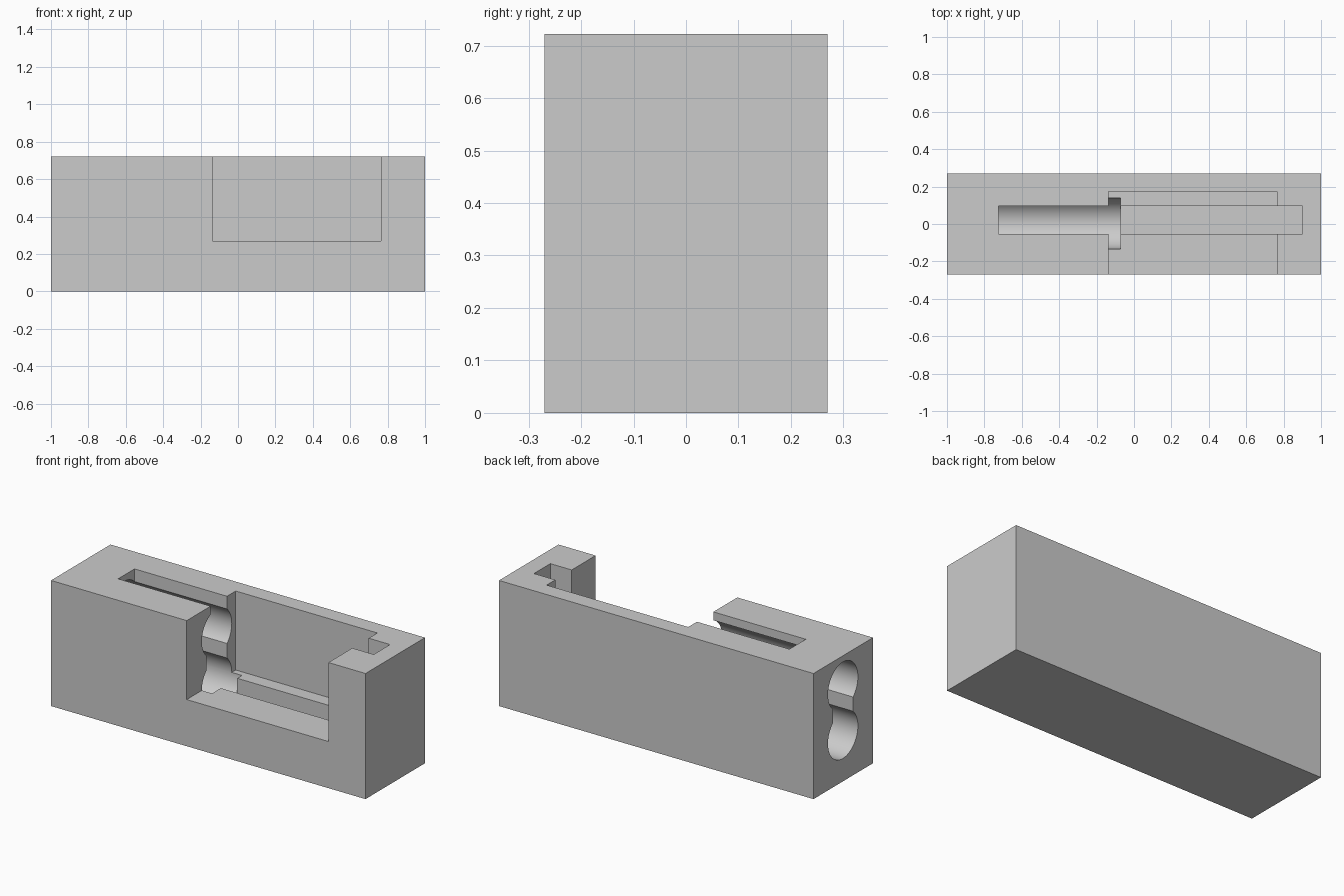
import bpy, bmesh
from math import sin, cos, asin, pi, radians
from mathutils import Vector

default = bpy.data.objects.get("Cube")
if default:
    bpy.data.objects.remove(default)

HEIGHT, HALF_DEPTH = 0.722, 0.27
BORE_Y, BORE_R, NECK = 0.003, 0.136, 0.092   # twin bore centre, radius, neck half width
LOW_Z, HIGH_Z = 0.268, 0.55


def new_object(name, bm):
    bmesh.ops.recalc_face_normals(bm, faces=bm.faces)
    mesh = bpy.data.meshes.new(name)
    bm.to_mesh(mesh)
    bm.free()
    obj = bpy.data.objects.new(name, mesh)
    bpy.context.collection.objects.link(obj)
    return obj


def box(name, low, high):
    bm = bmesh.new()
    bmesh.ops.create_cube(bm, size=1)
    low, high = Vector(low), Vector(high)
    for v in bm.verts:
        v.co = (low + high) / 2 + v.co * (high - low)
    return new_object(name, bm)


def twin_bore(name, x_start, x_end, steps=48):
    """Two round holes joined by a straight neck, extruded along x."""
    gap = asin(NECK / BORE_R)
    profile = []
    for z, base in ((HIGH_Z, -pi / 2), (LOW_Z, pi / 2)):
        for i in range(steps + 1):
            a = base + gap + (2 * pi - 2 * gap) * i / steps
            profile.append((x_start, BORE_Y + BORE_R * cos(a), z + BORE_R * sin(a)))
    bm = bmesh.new()
    face = bm.faces.new([bm.verts.new(p) for p in profile])
    grown = bmesh.ops.extrude_face_region(bm, geom=[face])["geom"]
    verts = [g for g in grown if isinstance(g, bmesh.types.BMVert)]
    bmesh.ops.translate(bm, verts=verts, vec=(x_end - x_start, 0, 0))
    return new_object(name, bm)


# Solid housing block
block = box("housing_block", (-1, -HALF_DEPTH, 0), (1, HALF_DEPTH, HEIGHT))

# Front pocket, long narrow slot and twin bore are cut away
cutters = [
    box("pocket_cutter", (-0.137, -0.5, LOW_Z), (0.764, 0.175, 1)),
    box("slot_cutter", (-0.725, -0.053, 0.183), (0.90, 0.096, 1)),
    twin_bore("bore_cutter", -1.2, -0.072),
]
bpy.context.view_layer.objects.active = block
for cutter in cutters:
    cutter.hide_render = True
    cut = block.modifiers.new(cutter.name, "BOOLEAN")
    cut.operation, cut.solver, cut.object = "DIFFERENCE", "EXACT", cutter
    bpy.ops.object.modifier_apply(modifier=cut.name)
for cutter in cutters:
    bpy.data.objects.remove(cutter)

# Plain grey finish
grey = bpy.data.materials.new("light_grey")
grey.use_nodes = True
colour = (0.6, 0.6, 0.6, 1)
grey.diffuse_color = colour
grey.node_tree.nodes["Principled BSDF"].inputs["Base Color"].default_value = colour
block.data.materials.clear()
block.data.materials.append(grey)

# Smooth bores, sharp edges elsewhere
bpy.ops.object.select_all(action="DESELECT")
block.select_set(True)
bpy.ops.object.shade_smooth_by_angle(angle=radians(30))
